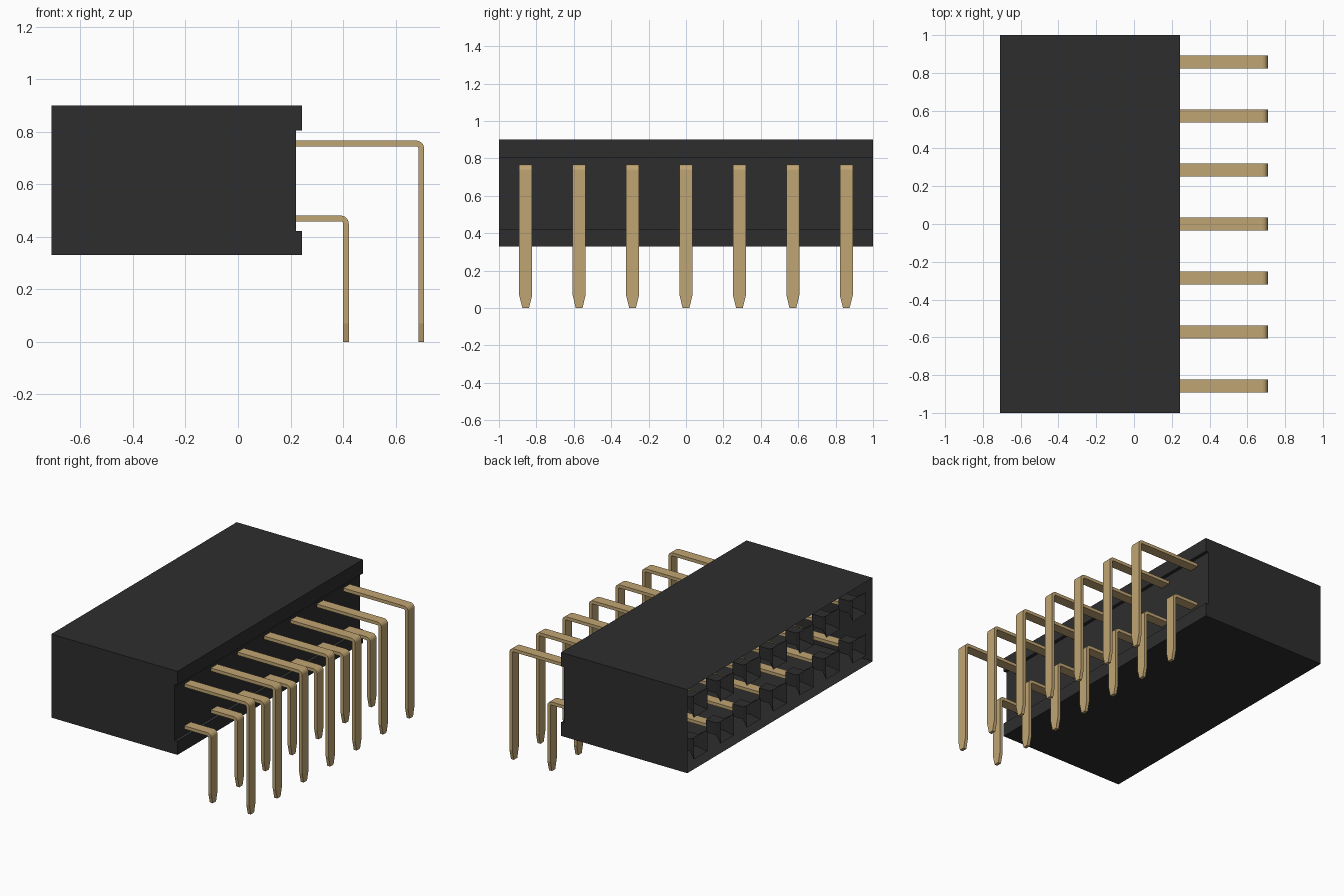
import bpy, bmesh, math
from mathutils import Vector

old = bpy.data.objects.get("Cube")
if old:
    bpy.data.objects.remove(old, do_unlink=True)

PITCH = 2 / 7
FACE_X, BACK_X = -0.71, 0.243
ROWS = {"lower": (0.47, 0.411), "upper": (0.756, 0.698)}   # pin height, leg x


def material(name, color, metallic=0.0):
    m = bpy.data.materials.new(name)
    m.use_nodes = True
    m.diffuse_color = (*color, 1)
    m.node_tree.nodes["Principled BSDF"].inputs["Base Color"].default_value = (*color, 1)
    return m


black = material("black plastic", (0.027, 0.027, 0.027))
gold = material("gold metal", (0.53, 0.375, 0.17))


def make_object(name, bm, mat):
    bmesh.ops.recalc_face_normals(bm, faces=bm.faces)
    mesh = bpy.data.meshes.new(name)
    bm.to_mesh(mesh)
    bm.free()
    mesh.materials.append(mat)
    ob = bpy.data.objects.new(name, mesh)
    bpy.context.collection.objects.link(ob)
    return ob


def loft(bm, rings, cap_start=True, cap_end=True):
    """Skin a list of closed rings of points."""
    loops = [[bm.verts.new(p) for p in ring] for ring in rings]
    for a, b in zip(loops, loops[1:]):
        n = len(a)
        for i in range(n):
            bm.faces.new((a[i], a[(i + 1) % n], b[(i + 1) % n], b[i]))
    if cap_start:
        bm.faces.new(loops[0])
    if cap_end:
        bm.faces.new(loops[-1])


# Housing: a hollow shell, open at the mating side, grooved along the pin side
profile = [(FACE_X, 0.33), (BACK_X, 0.33), (BACK_X, 0.423), (0.22, 0.423),
           (0.22, 0.805), (BACK_X, 0.805), (BACK_X, 0.90), (FACE_X, 0.90)]
bm = bmesh.new()
loft(bm, [[(x, y, z) for x, z in profile] for y in (-1, 1)])
bmesh.ops.recalc_face_normals(bm, faces=bm.faces)
mating = [f for f in bm.faces if f.normal.x < -0.9 and f.calc_center_median().x < FACE_X + 0.01]
bmesh.ops.delete(bm, geom=mating, context='FACES_ONLY')
make_object("housing", bm, black)


# Sockets: funnel mouth leading into a square tunnel
def socket(name, y, z):
    bm = bmesh.new()
    steps = [(0, 0.073), (0.05, 0.042), (0.13, 0.042)]     # depth, half size
    corners = [(-1, -1), (1, -1), (1, 1), (-1, 1)]
    loft(bm, [[(FACE_X + d, y + a * h, z + b * h) for a, b in corners]
              for d, h in steps], cap_start=False)
    make_object(name, bm, black)


# Pins: flat strip bent down once, with a tapered tip
def pin(name, y, z, x):
    r, half_t = 0.02, 0.011
    path = [(FACE_X + 0.13, z, 0, 0.035)]                  # x, z, turn, half width
    for k in range(7):
        t = math.pi / 2 * k / 6
        path.append((x - r + r * math.sin(t), z - r + r * math.cos(t), t, 0.035))
    path += [(x, 0.07, math.pi / 2, 0.035), (x, 0, math.pi / 2, 0.018)]
    rings = []
    for px, pz, t, w in path:
        c = Vector((px, y, pz))
        n = Vector((math.sin(t), 0, math.cos(t))) * half_t
        s = Vector((0, w, 0))
        rings.append([c + n + s, c + n - s, c - n - s, c - n + s])
    bm = bmesh.new()
    loft(bm, rings)
    make_object(name, bm, gold)


for row, (z, leg_x) in ROWS.items():
    for i in range(7):
        y = (i - 3) * PITCH
        socket(f"{row}_socket_{i + 1}", y, z)
        pin(f"{row}_pin_{i + 1}", y, z, leg_x)
